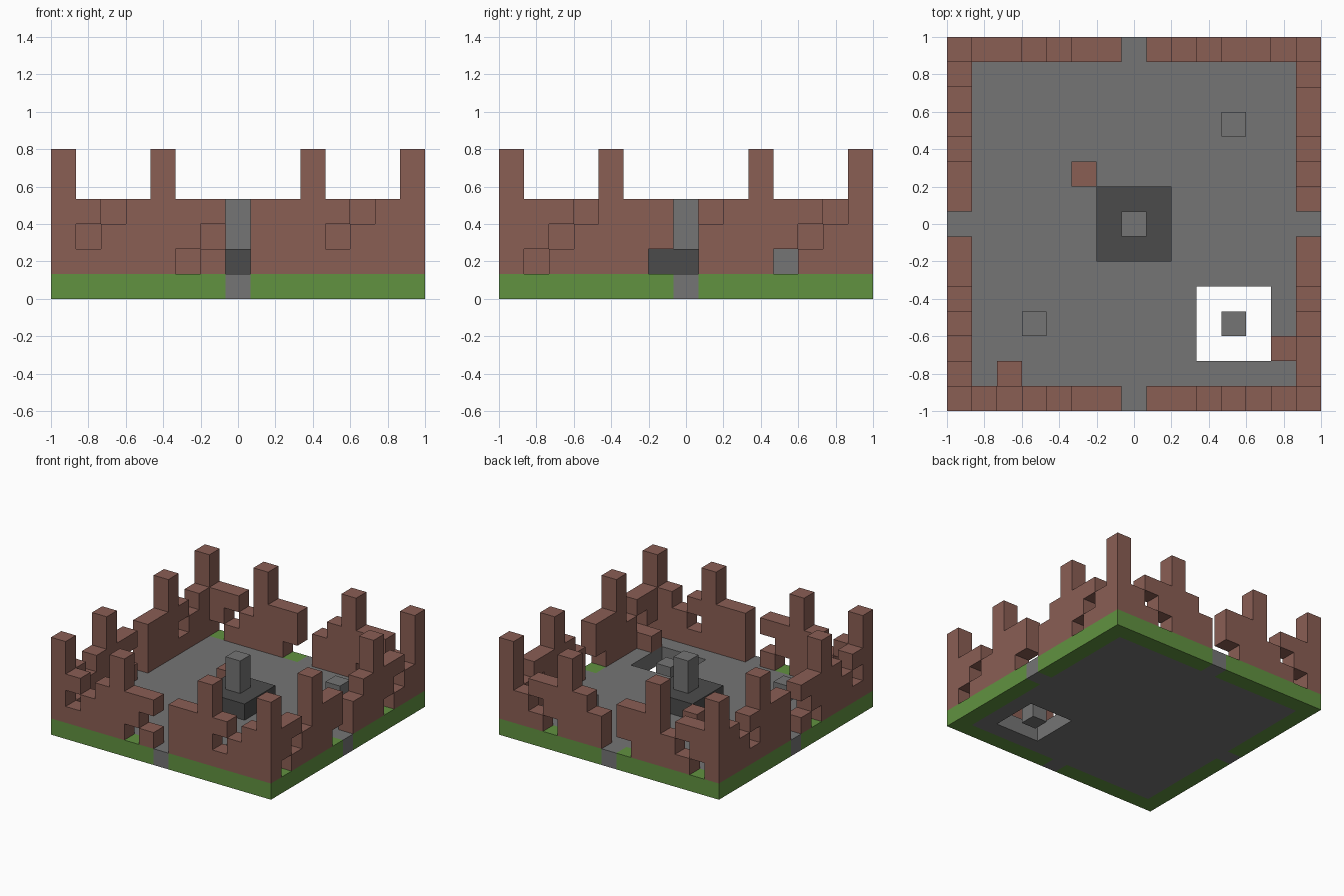
import bpy
import bmesh
from mathutils import Vector

if "Cube" in bpy.data.objects:
    bpy.data.objects.remove(bpy.data.objects["Cube"], do_unlink=True)

N = 15                # blocks along each side
U = 2 / N             # block size
LAST, MID = N - 1, N // 2


def material(name, rgb):
    """Flat material from display colour values."""
    col = [(c / 255 / 12.92) if c < 11 else ((c / 255 + 0.055) / 1.055) ** 2.4 for c in rgb]
    mat = bpy.data.materials.new(name)
    mat.use_nodes = True
    mat.diffuse_color = (*col, 1)
    bsdf = next(n for n in mat.node_tree.nodes if n.type == 'BSDF_PRINCIPLED')
    bsdf.inputs["Base Color"].default_value = (*col, 1)
    bsdf.inputs["Roughness"].default_value = 0.9
    return mat


def box(x, y, z):
    """All block cells inside the given ranges."""
    return {(i, j, k) for i in x for j in y for k in z}


def one(n):
    return range(n, n + 1)


def add_part(name, cells, solid, mat):
    """Mesh of the block faces that are not covered by a neighbour."""
    bm = bmesh.new()
    for cell in cells:
        centre = Vector(cell) + Vector((0.5, 0.5, 0.5))
        for axis in range(3):
            for sign in (-1, 1):
                n = Vector((0, 0, 0))
                n[axis] = sign
                if tuple(int(c + d) for c, d in zip(cell, n)) in solid:
                    continue
                a = Vector((0, 0, 0))
                a[(axis + 1) % 3] = 0.5
                b = n.cross(a)
                mid = centre + n * 0.5
                corners = (mid - a - b, mid + a - b, mid + a + b, mid - a + b)
                bm.faces.new([bm.verts.new((p.x * U - 1, p.y * U - 1, p.z * U))
                              for p in corners])
    bmesh.ops.remove_doubles(bm, verts=bm.verts, dist=U / 100)
    bmesh.ops.dissolve_limit(bm, angle_limit=0.01, verts=bm.verts, edges=bm.edges)
    mesh = bpy.data.meshes.new(name)
    bm.to_mesh(mesh)
    bm.free()
    mesh.materials.append(mat)
    obj = bpy.data.objects.new(name, mesh)
    bpy.context.collection.objects.link(obj)


brick = material("brick_brown", (138, 94, 84))
stone = material("stone_grey", (117, 117, 117))
dark = material("dark_stone", (75, 75, 75))
grass = material("grass_green", (97, 146, 64))

# Ruined wall: three blocks high, a gate in the middle, taller turrets
# Missing blocks as (position along wall, layer)
broken_a = {(1, 2), (2, 3), (5, 1), (6, 2), (11, 2), (12, 3)}
broken_b = {(1, 1), (2, 2), (3, 3), (6, 1), (8, 3), (11, 1), (12, 2), (13, 3)}
turrets = (0, 4, 10, LAST)


def wall_profile(broken):
    cells = {(p, k) for p in range(N) if p != MID for k in range(1, 4)} - broken
    return cells | {(p, k) for p in turrets for k in (4, 5)}


profile_a, profile_b = wall_profile(broken_a), wall_profile(broken_b)
parts = {
    "front_wall": ({(p, 0, k) for p, k in profile_a}, brick),
    "left_wall": ({(LAST, p, k) for p, k in profile_b if 0 < p < LAST}, brick),
    "back_wall": ({(p, LAST, k) for p, k in profile_b}, brick),
    "right_wall": ({(0, p, k) for p, k in profile_a if 0 < p < LAST}, brick),
}

# Ground: stone floor with gate thresholds, a pit, and a grass border
pit = box(range(10, 13), range(2, 5), one(0)) - {(11, 3, 0)}
ground = box(range(N), range(N), one(0))
floor = box(range(1, LAST), range(1, LAST), one(0)) - pit
floor |= {c for c in ground if MID in c[:2]}
parts["stone_floor"] = (floor, stone)
parts["grass_border"] = (ground - floor - pit, grass)

# Central monument
parts["monument_base"] = (box(range(6, 9), range(6, 9), one(1)), dark)
parts["monument_pillar"] = (box(one(MID), one(MID), (2, 3)), stone)

# Loose blocks on the floor
parts["stone_blocks"] = ({(3, 3, 1), (11, 11, 1)}, stone)
parts["fallen_bricks"] = ({(5, 9, 1), (2, 1, 1), (13, 2, 1)}, brick)

solid = set().union(*(cells for cells, _ in parts.values()))
for name, (cells, mat) in parts.items():
    add_part(name, cells, solid, mat)
